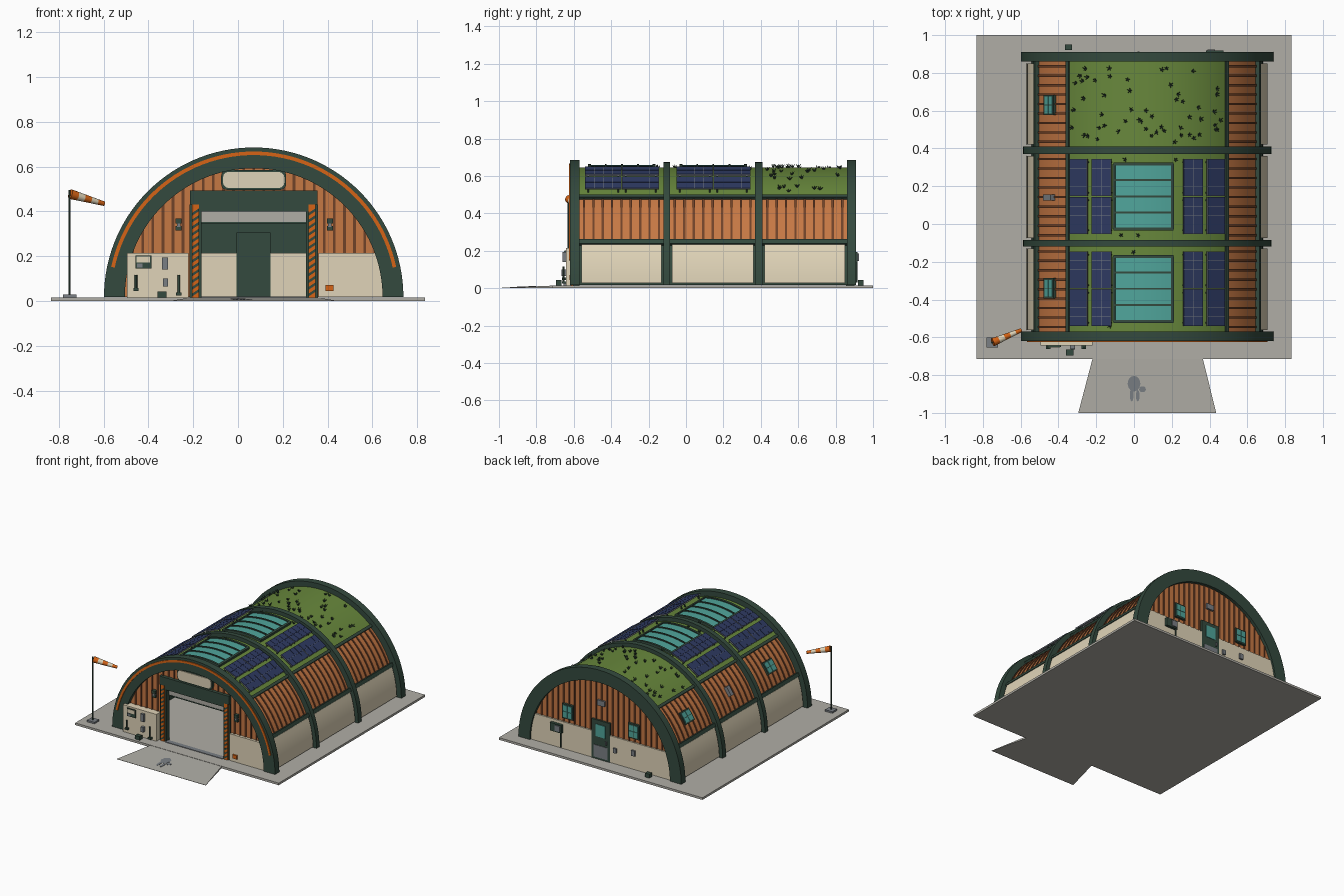
import bpy, bmesh, math, random
from mathutils import Matrix, Vector

if "Cube" in bpy.data.objects:
    bpy.data.objects.remove(bpy.data.objects["Cube"])

random.seed(4)
CX, Z0 = 0.07, 0.017          # vault axis
rad = math.radians


def srgb(r, g, b):
    f = lambda c: (c / 255 / 12.92) if c < 11 else ((c / 255 + 0.055) / 1.055) ** 2.4
    return (f(r), f(g), f(b), 1)


MATS = {}
for n, c in dict(dark_green=(52, 74, 62), brown=(198, 120, 68), dark_brown=(112, 66, 40),
                 cream=(224, 212, 184), concrete=(176, 174, 166), teal=(80, 165, 155),
                 navy=(46, 58, 98), grass=(104, 136, 60), orange=(214, 100, 22),
                 steel=(122, 127, 132)).items():
    MATS[n] = bpy.data.materials.new(n)
    MATS[n].diffuse_color = srgb(*c)


class Part:
    """Collects coloured solids into one named object."""
    def __init__(self, name):
        self.name, self.bm, self.mats = name, bmesh.new(), []

    def paint(self, faces, mat):
        if mat not in self.mats:
            self.mats.append(mat)
        for f in faces:
            f.material_index = self.mats.index(mat)

    def loft(self, mat, a, b):
        """Solid between two matching outlines."""
        va, vb = [[self.bm.verts.new(p) for p in o] for o in (a, b)]
        n = len(va)
        fs = [self.bm.faces.new(va), self.bm.faces.new(vb[::-1])]
        fs += [self.bm.faces.new((va[i], vb[i], vb[(i + 1) % n], va[(i + 1) % n])) for i in range(n)]
        self.paint(fs, mat)
        return self

    def prism(self, mat, pts, y0, y1):
        return self.loft(mat, [(x, y0, z) for x, z in pts], [(x, y1, z) for x, z in pts])

    def box(self, mat, x0, x1, y0, y1, z0, z1, m=Matrix()):
        q = [(x0, y0), (x1, y0), (x1, y1), (x0, y1)]
        return self.loft(mat, [m @ Vector((x, y, z0)) for x, y in q], [m @ Vector((x, y, z1)) for x, y in q])

    def arc(self, mat, r0, r1, a0, a1, y0, y1):
        n = max(3, int(abs(a1 - a0) / 3))
        lo, hi = [arc_pts(r, a0, a1, n) for r in (r0, r1)]
        rings = []
        for i in range(n + 1):
            rings.append([self.bm.verts.new((p[0], y, p[1])) for p, y in
                          ((lo[i], y0), (hi[i], y0), (hi[i], y1), (lo[i], y1))])
        fs = [self.bm.faces.new(rings[0]), self.bm.faces.new(rings[-1][::-1])]
        for a, b in zip(rings, rings[1:]):
            fs += [self.bm.faces.new((a[k], b[k], b[(k + 1) % 4], a[(k + 1) % 4])) for k in range(4)]
        self.paint(fs, mat)
        return self

    def rod(self, mat, p, q, r1, r2=None, n=12):
        p, q = Vector(p), Vector(q)
        rot = (q - p).to_track_quat('Z', 'Y')
        ring = [Vector((math.cos(t), math.sin(t), 0)) for t in (2 * math.pi * i / n for i in range(n))]
        return self.loft(mat, [p + rot @ (v * r1) for v in ring],
                         [q + rot @ (v * (r1 if r2 is None else r2)) for v in ring])

    def done(self):
        bmesh.ops.recalc_face_normals(self.bm, faces=self.bm.faces[:])
        me = bpy.data.meshes.new(self.name)
        self.bm.to_mesh(me)
        for m in self.mats:
            me.materials.append(MATS[m])
        bpy.context.collection.objects.link(bpy.data.objects.new(self.name, me))


def arc_pts(r, a0, a1, n):
    return [(CX + r * math.cos(rad(a0 + (a1 - a0) * i / n)), Z0 + r * math.sin(rad(a0 + (a1 - a0) * i / n)))
            for i in range(n + 1)]


def roof(a, r, y):
    """Frame on the vault: local x down the slope, y along, z outward."""
    t = rad(a)
    return Matrix.Translation((CX + r * math.cos(t), y, Z0 + r * math.sin(t))) @ Matrix.Rotation(math.pi / 2 - t, 4, 'Y')


# ground slab and entrance ramp
Part("ground_slab").box('concrete', -.835, .835, -.715, 1, 0, .016).done()
ramp = [(-.22, -.715), (.365, -.715), (.435, -1), (-.295, -1)]
Part("ramp").loft('concrete', [(x, y, 0) for x, y in ramp],
                  [(x, y, .014 if y > -.9 else .002) for x, y in ramp]).done()
mark = Part("ramp_stain")
tilt = lambda x, y, h: (x, y, .014 - .012 * (-.715 - y) / .285 + h)
for cx, cy, rx, ry in ((0, -.845, .034, .042), (-.012, -.905, .01, .035), (.02, -.91, .01, .03), (.045, -.875, .018, .016)):
    o = [(cx + rx * math.cos(i * math.pi / 6), cy + ry * math.sin(i * math.pi / 6)) for i in range(12)]
    mark.loft('steel', [tilt(x, y, 0) for x, y in o], [tilt(x, y, .002) for x, y in o])
mark.done()

# vault liner and ribs
Part("vault_liner").arc('dark_green', .59, .612, 0, 180, -.58, .87).done()
ribs = Part("ribs")
for y0, y1, r0, r1 in ((-.62, -.57, .575, .668), (-.12, -.085, .59, .658), (.37, .41, .59, .658), (.86, .91, .575, .668)):
    ribs.arc('dark_green', r0, r1, 0, 180, y0, y1)
ribs.done()
Part("front_arch_trim").arc('orange', .634, .65, 12, 168, -.626, -.618).done()

# side bays: skirting, siding, rails, green roof
bays = [(-.57, -.12), (-.085, .37), (.41, .86)]
skirt, siding, rails, turf = Part("skirt_panels"), Part("siding"), Part("rails"), Part("green_roof")
for y0, y1 in bays:
    turf.arc('grass', .60, .63, 49, 131, y0, y1)
    for s in (0, 1):
        span = lambda a, b: (180 - b, 180 - a) if s else (a, b)
        skirt.arc('cream', .60, .638, *span(1, 20), y0 + .01, y1 - .01)
        siding.arc('brown', .60, .62, *span(21, 48), y0, y1)
        for i in range(9):
            y = y0 + (y1 - y0) * (i + .5) / 9
            siding.arc('dark_brown', .615, .626, *span(22, 48), y - .006, y + .006)
        rails.arc('dark_green', .60, .642, *span(20.2, 22.5), y0, y1)
        rails.arc('dark_green', .60, .640, *span(47.5, 49.3), y0, y1)
for p in (skirt, siding, rails, turf):
    p.done()

# solar panels and skylights on the two front bays
solar, sky = Part("solar_panels"), Part("skylights")
for yc in (-.343, .146):
    for a in (56.3, 68.3, 111.7, 123.7):
        for dy in (-.1, .1):
            m = roof(a, .655, yc + dy)
            solar.box('steel', -.056, .056, -.098, .098, -.004, .003, m)
            for i in (0, 1):
                for j in (0, 1, 2, 3):
                    solar.box('navy', -.054 + i * .055, -.001 + i * .055, -.096 + j * .0485, -.0495 + j * .0485, 0, .0055, m)
            for x in (-.045, .045):
                for y in (-.08, .08):
                    solar.box('dark_green', x - .004, x + .004, y - .004, y + .004, -.035, 0, m)
    y0, y1 = yc - .172, yc + .172
    sky.arc('teal', .61, .641, 78, 105.5, y0, y1)
    for i in range(5):
        y = y0 + (y1 - y0) * i / 4
        w = .008 if i in (0, 4) else .005
        sky.arc('dark_green', .61, .648, 77.5, 106, y - w, y + w)
    for a in (77.3, 105.2):
        sky.arc('dark_green', .61, .648, a, a + 1.4, y0, y1)
solar.done()
sky.done()

# grass tufts
tufts = Part("grass_tufts")
spots = [(random.uniform(51, 129), random.uniform(.43, .84)) for _ in range(55)]
spots += [(random.uniform(75, 108), random.choice((-.54, -.15, -.06, .34))) for _ in range(6)]
for a, y in spots:
    m = roof(a, .628, y)
    for k in range(5):
        t = k * 1.257 + a
        d = random.uniform(.009, .015)
        tufts.rod('dark_green', m @ Vector((0, 0, 0)), m @ Vector((d * math.cos(t), d * math.sin(t), random.uniform(.012, .022))),
                  .004, .001, 4)
tufts.done()

# end walls with battens and cream bases
R, DW, DH, BH = .58, .235, .40, .215
cut = math.degrees(math.asin((BH - Z0) / R))
front, back = Part("front_wall"), Part("back_wall")
front.prism('brown', arc_pts(R, 0, 180, 60) + [(CX - DW, Z0), (CX - DW, DH), (CX + DW, DH), (CX + DW, Z0)], -.59, -.575)
front.prism('cream', arc_pts(R, 0, cut, 6) + [(.36, BH), (.36, Z0)], -.61, -.575)
front.box('cream', -.495, -.22, -.642, -.575, .016, BH)
back.prism('brown', arc_pts(R, 0, 180, 60), .875, .885)
back.prism('dark_green', arc_pts(R, 0, 180, 60), .868, .875)
back.prism('cream', arc_pts(R, 0, cut, 6) + arc_pts(R, 180 - cut, 180, 6), .86, .897)
for i in range(-12, 13):
    x = i * .045
    top = Z0 + math.sqrt(R * R - x * x)
    for p, z0, y0, y1 in ((front, .45 if abs(x) < .27 else BH, -.596, -.58), (back, BH, .88, .891)):
        if top > z0 + .01:
            p.box('dark_brown', CX + x - .006, CX + x + .006, y0, y1, z0, top)
front.done()
back.done()

# main entrance: frame, striped posts, rolled shutter, sign
gate = Part("entrance_frame")
gate.box('dark_green', CX - .285, CX + .285, -.615, -.57, .43, .492)
gate.box('dark_green', CX - .245, CX + .245, -.61, -.57, DH, .43)
posts = Part("hazard_posts")
for s in (-1, 1):
    xa, xb = sorted((CX + s * .245, CX + s * .275))
    gate.box('dark_green', xa - .012, xb + .012, -.605, -.57, .016, .43)
    posts.box('orange', xa, xb, -.615, -.6, .016, .43)
    for k in range(13):
        z = .02 + k * .03
        posts.prism('dark_green', [(xa, z), (xb, z + .02), (xb, z + .033), (xa, z + .013)], -.618, -.614)
gate.done()
posts.done()
shutter = Part("rolled_shutter").box('concrete', CX - DW, CX + DW, -.575, -.56, .352, DH + .01)
shutter.box('dark_green', CX - DW, CX + DW, -.577, -.558, .345, .352).done()
Part("threshold").box('steel', CX - DW, CX + DW, -.62, -.585, .015, .02).done()
sign = Part("sign_board")
for mat, hw, hh, y in (('dark_green', .145, .044, -.606), ('cream', .137, .036, -.612)):
    o = []
    for sx, sz, a0 in ((1, 1, 0), (-1, 1, 90), (-1, -1, 180), (1, -1, 270)):
        o += [(CX + sx * (hw - .025) + .025 * math.cos(rad(a0 + d)), .54 + sz * (hh - .025) + .025 * math.sin(rad(a0 + d)))
              for d in (0, 30, 60, 90)]
    sign.prism(mat, o, y, -.585)
sign.done()

# front wall fittings
lamps = Part("front_lamps")
for x in (-.265, .41):
    lamps.box('dark_green', x - .014, x + .014, -.61, -.59, .315, .335).box('dark_green', x - .014, x + .014, -.615, -.59, .345, .368)
    lamps.box('steel', x - .008, x + .008, -.612, -.59, .33, .35)
lamps.done()
fit = Part("wall_fittings").box('dark_green', -.457, -.387, -.65, -.64, .145, .203).box('cream', -.452, -.392, -.653, -.64, .172, .199)
fit.box('steel', -.45, -.425, -.655, -.64, .15, .168).box('steel', -.338, -.312, -.66, -.64, .14, .195)
fit.box('steel', -.335, -.313, -.665, -.64, .065, .1).box('dark_green', -.36, -.32, -.695, -.665, .016, .043)
for x, z0, z1 in ((-.455, .045, .115), (-.265, .025, .115)):
    fit.rod('dark_green', (x, -.655, z0), (x, -.655, z1), .006).box('dark_green', x - .012, x + .012, -.662, -.64, z0, z0 + .012)
fit.box('orange', .39, .425, -.622, -.6, .045, .072).done()

# windows, tangent on the left side and upright on the back wall
win = Part("windows")
ends = [Matrix.Translation((CX + s * .27, .89, .30)) @ Matrix.Rotation(-math.pi / 2, 4, 'X') for s in (-1, 1)]
for m in [roof(145.4, .622, y) for y in (-.34, .63)] + ends:
    win.box('dark_green', -.046, .046, -.054, .054, -.01, .012, m)
    for i in (0, 1):
        for j in (0, 1):
            win.box('teal', -.036 + i * .038, -.002 + i * .038, -.044 + j * .046, -.002 + j * .046, 0, .015, m)
win.done()
vents = Part("vents").box('steel', -.016, .016, -.035, .035, -.01, .02, roof(145.4, .625, .14).copy() @ Matrix.Rotation(math.pi / 2, 4, 'Z'))
vents.box('steel', CX - .03, CX + .03, .885, .9, .415, .455).done()

# back door and service fittings
door = Part("back_door").box('dark_green', -.006, .146, .855, .9, .016, .305).box('steel', .012, .128, .89, .904, .03, .12)
door.box('teal', .03, .11, .89, .904, .185, .275).box('steel', .018, .028, .9, .912, .14, .165).done()
util = Part("back_fittings").box('dark_green', .38, .475, .895, .918, .135, .195).box('steel', .39, .43, .9, .924, .145, .187)
util.rod('dark_green', (.39, .91, .03), (.39, .91, .135), .006).box('steel', -.215, -.185, .89, .91, .12, .16)
util.box('steel', -.06, -.035, .89, .908, .1, .135).box('dark_green', -.365, -.328, .92, .95, .016, .045).done()

# windsock
sock = Part("windsock").box('steel', -.78, -.72, -.655, -.6, .016, .028)
sock.rod('dark_green', (-.752, -.628, .02), (-.752, -.628, .495), .005)
p, q = Vector((-.748, -.626, .477)), Vector((-.597, -.562, .434))
for i in range(5):
    a, b = i / 5, (i + 1) / 5
    sock.rod('cream' if i % 2 else 'orange', p.lerp(q, a), p.lerp(q, b), .022 - .012 * a, .022 - .012 * b, 16)
sock.done()

# smooth the curved surfaces, keep edges sharp
bpy.ops.object.select_all(action='SELECT')
bpy.context.view_layer.objects.active = bpy.context.selected_objects[0]
bpy.ops.object.shade_smooth_by_angle(angle=rad(30))

for m in bpy.data.materials:
    if m.users and not m.is_grease_pencil:
        m.use_nodes = True
        m.node_tree.nodes["Principled BSDF"].inputs["Base Color"].default_value = m.diffuse_color
